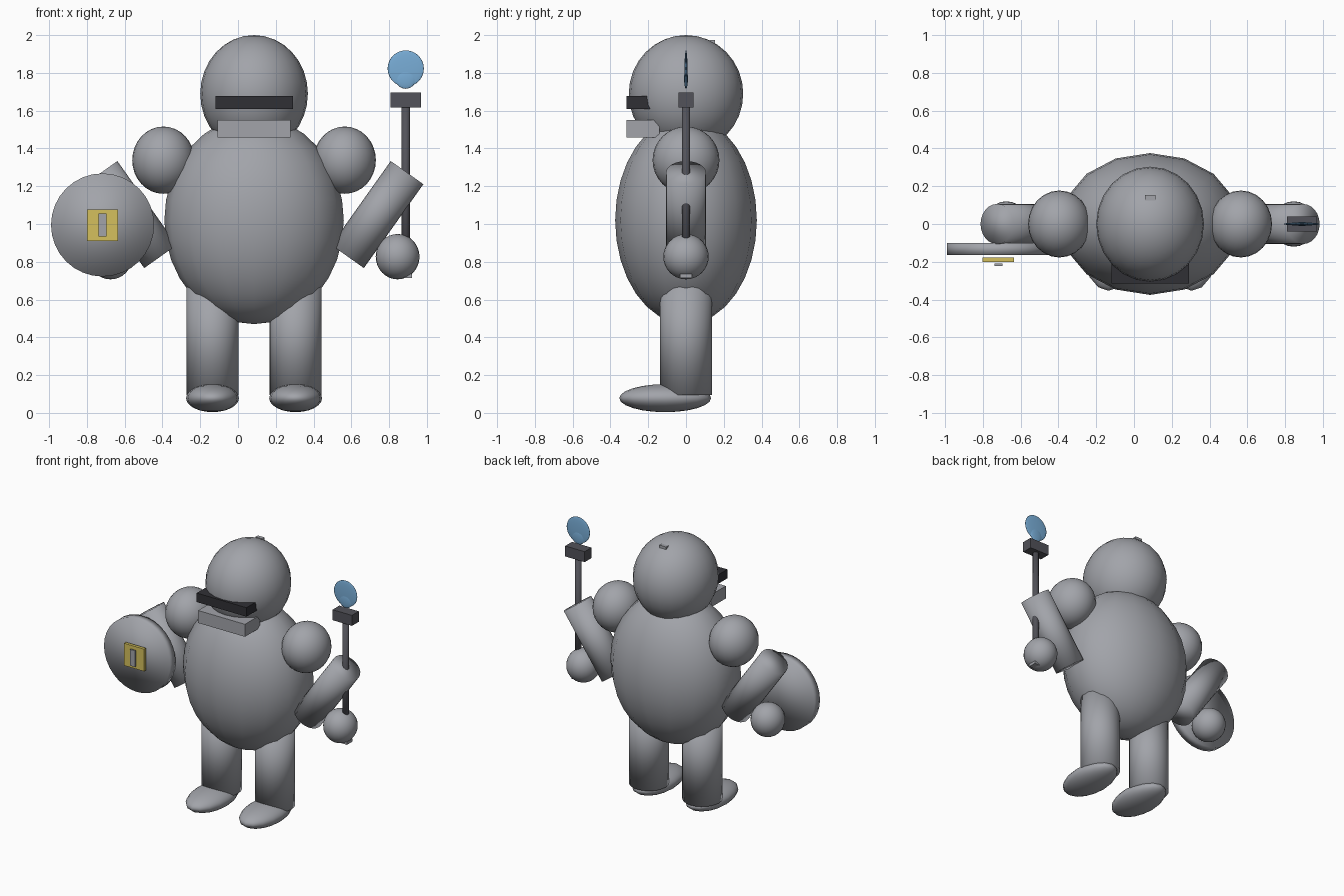
import bpy, math
from mathutils import Vector

if "Cube" in bpy.data.objects:
    bpy.data.objects.remove(bpy.data.objects["Cube"])

CX = 0.085  # body centre line


def material(name, rgb):
    m = bpy.data.materials.new(name)
    m.diffuse_color = (*rgb, 1)
    m.use_nodes = True
    m.node_tree.nodes["Principled BSDF"].inputs["Base Color"].default_value = m.diffuse_color
    return m


GREY = material("grey", (0.36, 0.37, 0.40))
DARK = material("dark grey", (0.085, 0.085, 0.1))
BLACK = material("visor black", (0.03, 0.03, 0.036))
YELLOW = material("yellow", (0.66, 0.53, 0.11))
BLUE = material("blue", (0.19, 0.42, 0.68))


def finish(name, mat, smooth):
    o = bpy.context.object
    o.name = name
    o.data.materials.append(mat)
    if smooth:
        bpy.ops.object.shade_smooth()
    return o


def ball(name, loc, radii, mat=GREY, seg=24, rings=16):
    bpy.ops.mesh.primitive_uv_sphere_add(segments=seg, ring_count=rings, radius=1, location=loc)
    bpy.context.object.scale = radii
    return finish(name, mat, True)


def rod(name, a, b, r, mat=GREY, seg=24):
    a, b = Vector(a), Vector(b)
    bpy.ops.mesh.primitive_cylinder_add(vertices=seg, radius=r, depth=(b - a).length, location=(a + b) / 2)
    o = bpy.context.object
    o.rotation_euler = (b - a).to_track_quat('Z', 'Y').to_euler()
    return finish(name, mat, True)


def box(name, lo, hi, mat=GREY):
    lo, hi = Vector(lo), Vector(hi)
    bpy.ops.mesh.primitive_cube_add(size=1, location=(lo + hi) / 2)
    bpy.context.object.scale = hi - lo
    return finish(name, mat, False)


# Torso and head
ball("torso", (CX, 0, 1.02), (0.475, 0.375, 0.55), seg=16)
ball("head", (CX, 0, 1.69), (0.285, 0.303, 0.31))
box("visor", (CX - 0.205, -0.315, 1.61), (CX + 0.205, -0.15, 1.677), BLACK)
box("jaw_guard", (CX - 0.193, -0.315, 1.457), (CX + 0.193, -0.14, 1.55))
box("crest_stub", (CX - 0.028, 0.125, 1.93), (CX + 0.028, 0.153, 1.975))

# Limbs on both sides
for side, s in (("left", -1), ("right", 1)):
    ball(side + "_shoulder", (CX + s * 0.48, 0, 1.338), (0.165, 0.177, 0.178))
    rod(side + "_forearm", (CX + s * 0.495, 0, 0.828), (CX + s * 0.81, 0, 1.272), 0.106)
    ball(side + "_hand", (CX + s * 0.76, 0, 0.827), (0.116, 0.12, 0.12))
    rod(side + "_leg", (CX + s * 0.22, 0, 0.095), (CX + s * 0.22, 0, 0.7), 0.137)
    ball(side + "_foot", (CX + s * 0.22, -0.11, 0.078), (0.14, 0.243, 0.074), seg=16, rings=12)

# Shield with its floating emblem plates
rod("shield", (-0.717, -0.165, 0.995), (-0.717, -0.1, 0.995), 0.273, seg=32)
box("shield_plate", (-0.8, -0.2, 0.911), (-0.635, -0.178, 1.077), YELLOW)
box("shield_bar", (-0.738, -0.221, 0.935), (-0.696, -0.21, 1.056))

# Staff
rod("staff_shaft", (0.888, 0, 0.73), (0.888, 0, 1.64), 0.022, DARK, 16)
box("staff_head", (0.808, -0.04, 1.618), (0.968, 0.04, 1.696), DARK)
box("staff_pommel", (0.855, -0.031, 0.715), (0.921, 0.031, 0.735))
ball("staff_disc", (0.888, 0, 1.823), (0.096, 0.008, 0.096), BLUE)
ball("staff_small_disc", (0.888, 0, 1.77), (0.054, 0.01, 0.054), BLUE)
